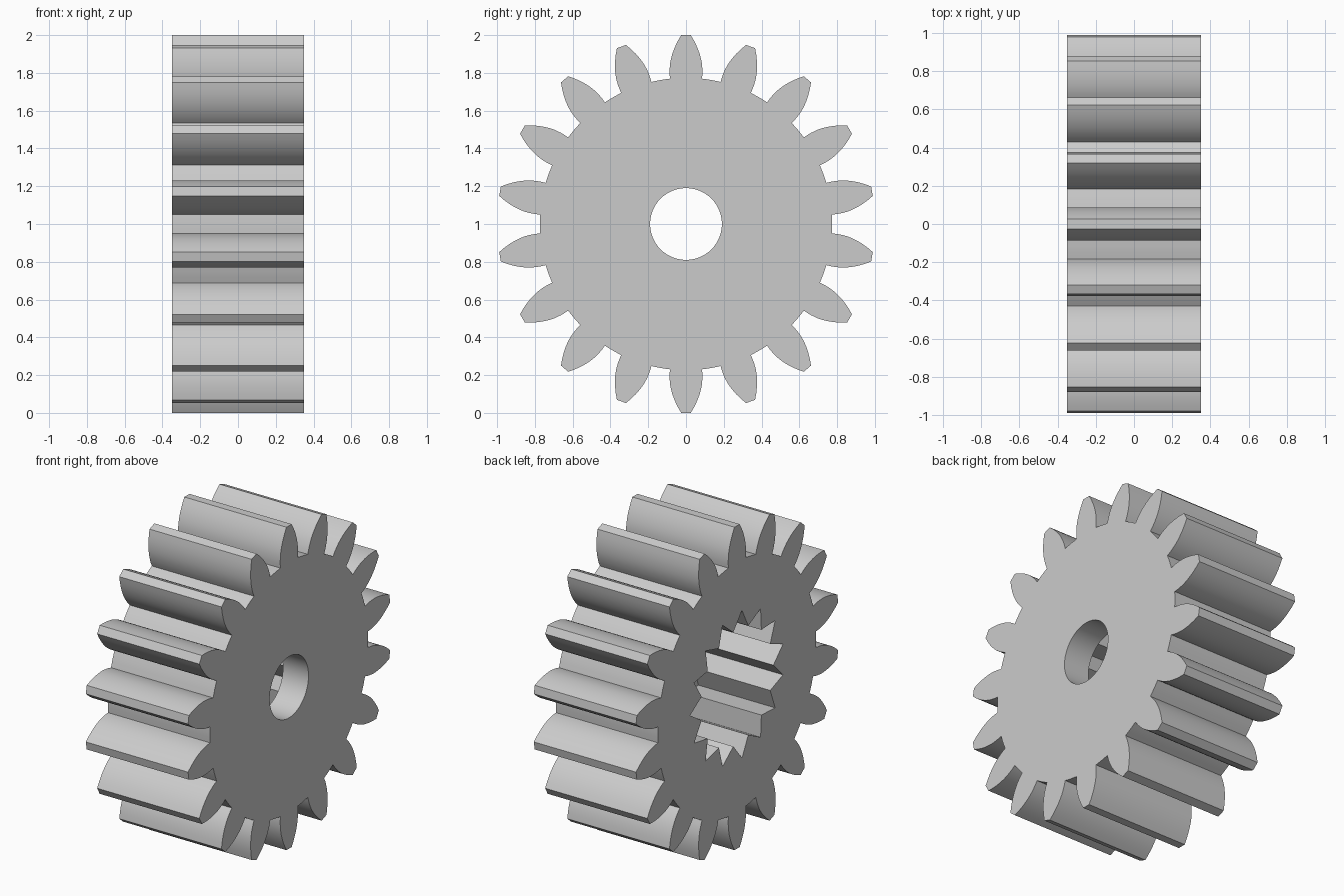
import bpy
import bmesh
from math import sin, cos, pi, radians

cube = bpy.data.objects.get("Cube")
if cube:
    bpy.data.objects.remove(cube, do_unlink=True)

TEETH, SPLINES, HOLE_SIDES = 18, 15, 64
HALF_WIDTH, FLOOR_X = 0.35, 0.175
CENTRE_Z = 1.0

# Tooth flank: radius and half angle in degrees, root to tip
FLANK = [(0.774, 6.3), (0.80, 6.24), (0.82, 6.08), (0.84, 5.85), (0.86, 5.55),
         (0.88, 5.15), (0.90, 4.68), (0.92, 4.14), (0.94, 3.55), (0.97, 2.56), (1.0, 1.45)]


def polar(radius, angle):
    """Point in the y-z plane, angle measured from the top."""
    return radius * sin(angle), CENTRE_Z + radius * cos(angle)


def gear_outline():
    points = []
    pitch = 2 * pi / TEETH
    for i in range(TEETH):
        mid = i * pitch
        points += [polar(r, mid - radians(a)) for r, a in FLANK]
        points += [polar(r, mid + radians(a)) for r, a in reversed(FLANK)]
        # root land between teeth
        points += [polar(FLANK[0][0], mid + pitch * f) for f in (0.44, 0.5, 0.56)]
    return points


def spline_outline(outer=0.46, inner=0.355):
    step = pi / SPLINES
    return [polar(inner if i % 2 else outer, pi / 2 + i * step)
            for i in range(2 * SPLINES)]


def circle_outline(radius):
    return [polar(radius, 2 * pi * i / HOLE_SIDES) for i in range(HOLE_SIDES)]


bm = bmesh.new()


def ring(points, x):
    verts = [bm.verts.new((x, y, z)) for y, z in points]
    edges = [bm.edges.new((v, verts[(i + 1) % len(verts)])) for i, v in enumerate(verts)]
    return verts, edges


def wall(a, b):
    n = len(a[0])
    for i in range(n):
        j = (i + 1) % n
        bm.faces.new((a[0][i], a[0][j], b[0][j], b[0][i]))


def cap(outer, inner, direction):
    bmesh.ops.triangle_fill(bm, use_beauty=True, edges=outer[1] + inner[1],
                            normal=(direction, 0, 0))


# Toothed rim
rim_left = ring(gear_outline(), HALF_WIDTH)
rim_right = ring(gear_outline(), -HALF_WIDTH)
wall(rim_left, rim_right)

# Splined socket on one side, round shaft hole through the other
socket_mouth = ring(spline_outline(), -HALF_WIDTH)
socket_floor = ring(spline_outline(), FLOOR_X)
wall(socket_mouth, socket_floor)
hole_inner = ring(circle_outline(0.19), FLOOR_X)
hole_outer = ring(circle_outline(0.19), HALF_WIDTH)
wall(hole_inner, hole_outer)

# Flat side faces and socket floor
cap(rim_left, hole_outer, 1)
cap(rim_right, socket_mouth, -1)
cap(socket_floor, hole_inner, -1)
bmesh.ops.recalc_face_normals(bm, faces=bm.faces[:])

mesh = bpy.data.meshes.new("spur_gear")
bm.to_mesh(mesh)
bm.free()
gear = bpy.data.objects.new("spur_gear", mesh)
bpy.context.collection.objects.link(gear)

# Plain grey metal
grey = bpy.data.materials.new("light_grey")
grey.use_nodes = True
colour = (0.6, 0.6, 0.6, 1)
grey.diffuse_color = colour
grey.node_tree.nodes["Principled BSDF"].inputs["Base Color"].default_value = colour
mesh.materials.append(grey)

bpy.ops.object.select_all(action='DESELECT')
gear.select_set(True)
bpy.context.view_layer.objects.active = gear
bpy.ops.object.shade_smooth_by_angle(angle=radians(25))
